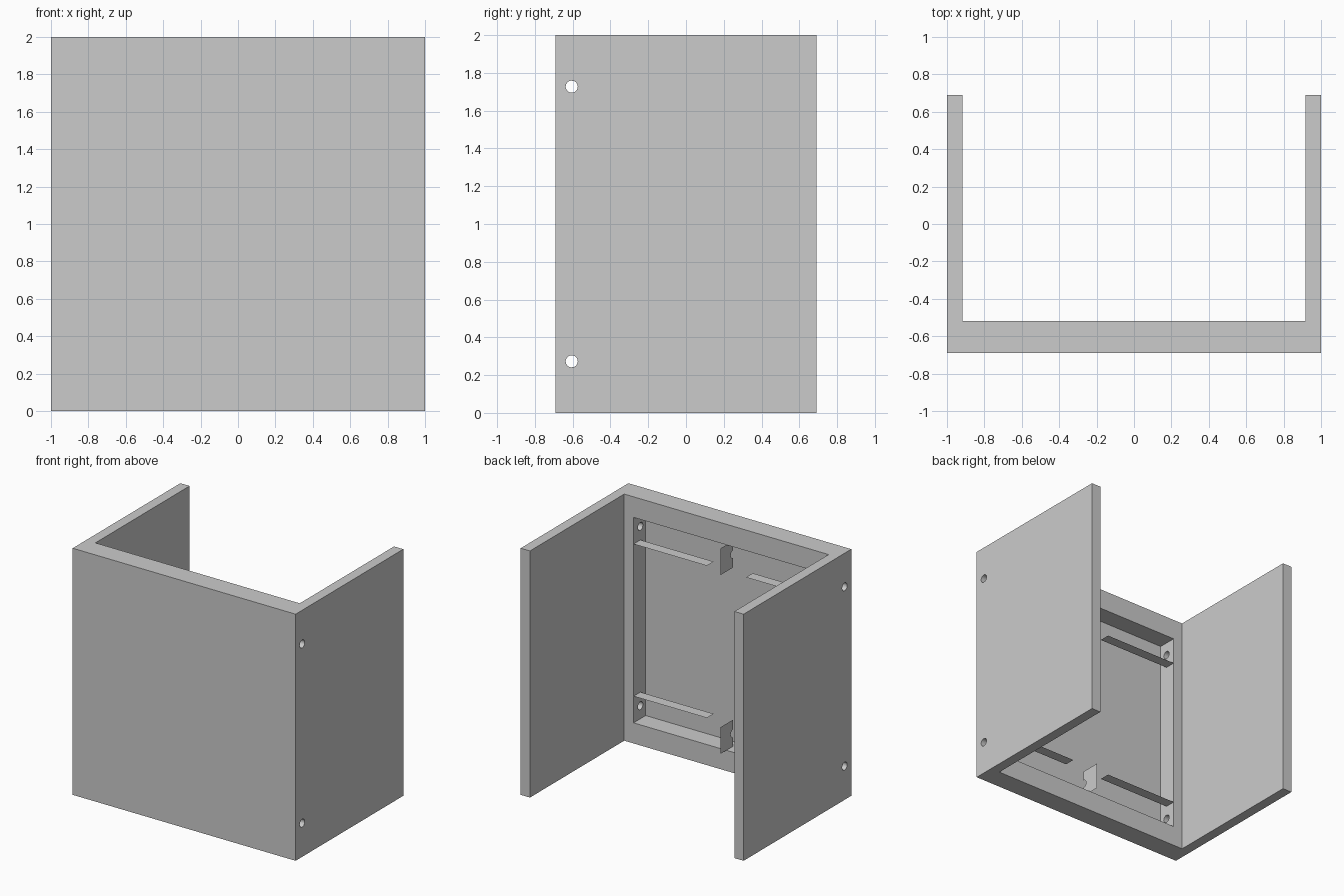
import bpy, bmesh, math
from mathutils import Matrix

cube = bpy.data.objects.get("Cube")
if cube:
    bpy.data.objects.remove(cube, do_unlink=True)

# Main dimensions
FRONT, BACK = -0.69, 0.69
WALL = 0.083
BLOCK_Y = -0.518          # rear face of the thick front block
FLOOR_Y = -0.673          # bottom of the recess in the block
RECESS_X = 0.833
RECESS_Z = 0.833          # half height of the recess about mid height
HOLE_Y, HOLE_Z, HOLE_R = -0.605, 0.727, 0.032
MID = 1.0

grey = bpy.data.materials.new("light_grey")
grey.use_nodes = True
colour = (0.6, 0.6, 0.6, 1)
grey.diffuse_color = colour
grey.node_tree.nodes["Principled BSDF"].inputs["Base Color"].default_value = colour


def make(name, bm):
    """Turn a bmesh into a grey object."""
    mesh = bpy.data.meshes.new(name)
    bm.to_mesh(mesh)
    bm.free()
    mesh.materials.append(grey)
    obj = bpy.data.objects.new(name, mesh)
    bpy.context.collection.objects.link(obj)
    return obj


def face_object(name, points):
    bm = bmesh.new()
    bm.faces.new([bm.verts.new(p) for p in points])
    return make(name, bm)


def cut(target, cutter):
    """Subtract the cutter and discard it."""
    cutter.hide_render = True
    mod = target.modifiers.new("cut", "BOOLEAN")
    mod.operation, mod.solver, mod.object = "DIFFERENCE", "EXACT", cutter
    bpy.context.view_layer.objects.active = target
    bpy.ops.object.modifier_apply(modifier=mod.name)
    bpy.data.objects.remove(cutter, do_unlink=True)


# Body: U-shaped plan extruded upward
half = [(1, FRONT), (1, BACK), (1 - WALL, BACK), (1 - WALL, BLOCK_Y)]
plan = half + [(-x, y) for x, y in reversed(half)]
bm = bmesh.new()
base = bm.faces.new([bm.verts.new((x, y, 0)) for x, y in plan])
top = bmesh.ops.extrude_face_region(bm, geom=[base])["geom"]
bmesh.ops.translate(bm, vec=(0, 0, 2), verts=[v for v in top if isinstance(v, bmesh.types.BMVert)])
bmesh.ops.recalc_face_normals(bm, faces=bm.faces)
body = make("body", bm)

# Recess in the rear of the front block
bm = bmesh.new()
bmesh.ops.create_cube(bm, size=1)
bmesh.ops.scale(bm, vec=(2 * RECESS_X, 0.3, 2 * RECESS_Z), verts=bm.verts)
bmesh.ops.translate(bm, vec=(0, FLOOR_Y + 0.15, MID), verts=bm.verts)
cut(body, make("recess_cutter", bm))

# Pin holes through both sides
for s in (-1, 1):
    bm = bmesh.new()
    bmesh.ops.create_cone(bm, cap_ends=True, segments=32, radius1=HOLE_R, radius2=HOLE_R, depth=3,
                          matrix=Matrix.Rotation(math.pi / 2, 4, "Y"))
    bmesh.ops.translate(bm, vec=(0, HOLE_Y, MID + s * HOLE_Z), verts=bm.verts)
    cut(body, make("hole_cutter", bm))

bpy.ops.object.select_all(action="DESELECT")
body.select_set(True)
bpy.context.view_layer.objects.active = body
bpy.ops.object.shade_smooth_by_angle(angle=math.radians(30))

# Thin ledges and notched centre tabs, mirrored top to bottom
LEDGE_Z = 0.617
for s, level in ((1, "upper"), (-1, "lower")):
    z = MID + s * LEDGE_Z
    for m, side in ((1, "left"), (-1, "right")):
        xs = sorted((m * 0.175, m * RECESS_X))
        face_object(f"{level}_{side}_ledge", [
            (xs[0], HOLE_Y, z), (xs[1], HOLE_Y, z), (xs[1], BLOCK_Y, z), (xs[0], BLOCK_Y, z)])
    tab = [(HOLE_Y, LEDGE_Z), (-0.44, LEDGE_Z), (-0.44, RECESS_Z), (HOLE_Y, RECESS_Z)]
    for i in range(13):
        a = math.pi * (0.5 - i / 12)
        tab.append((HOLE_Y + HOLE_R * math.cos(a), HOLE_Z + HOLE_R * math.sin(a)))
    face_object(f"{level}_centre_tab", [(0, y, MID + s * h) for y, h in tab])
